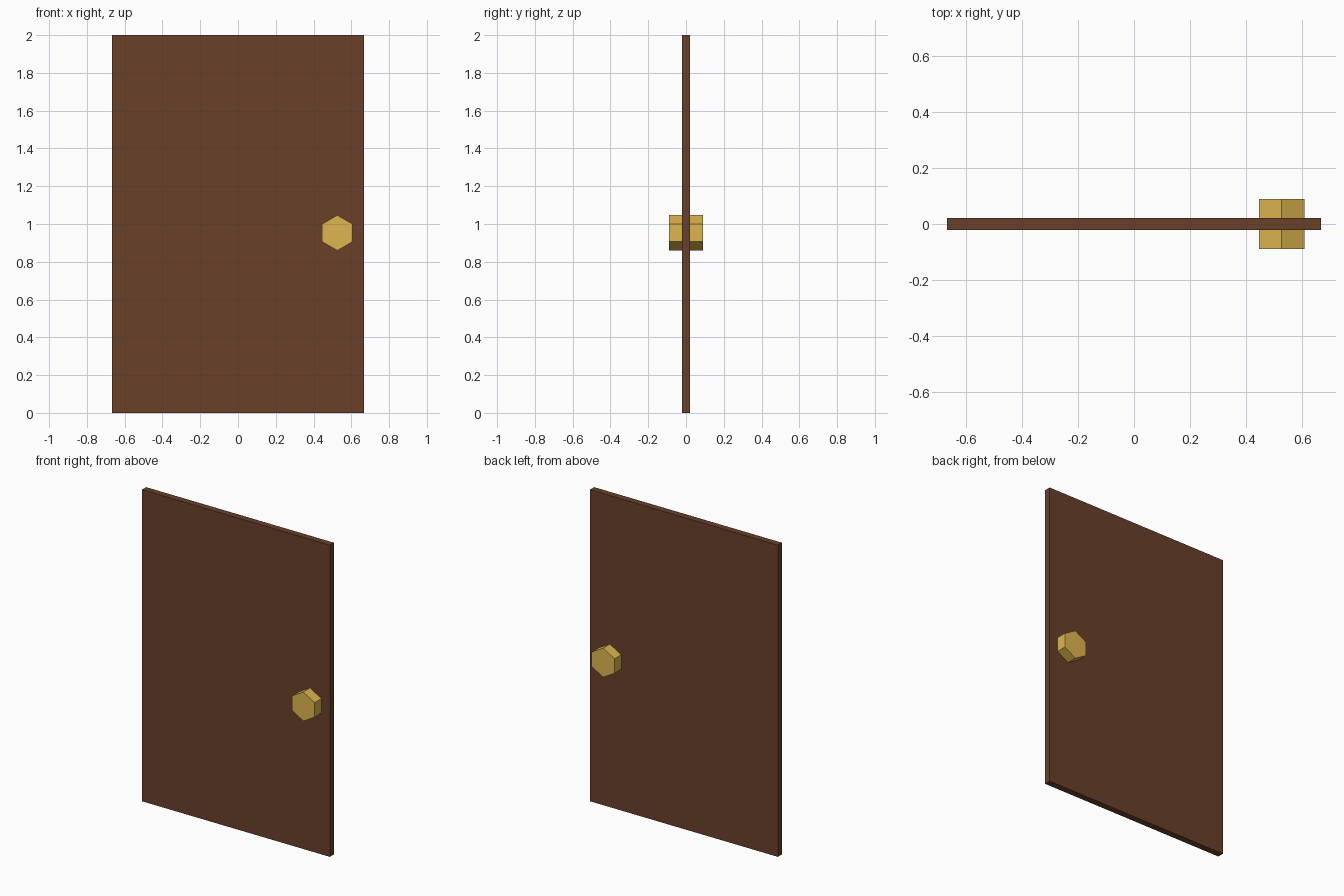
import bpy
from math import radians

if "Cube" in bpy.data.objects:
    bpy.data.objects.remove(bpy.data.objects["Cube"])


def finish(obj, name, color):
    obj.name = name
    bpy.ops.object.transform_apply(location=False, rotation=True, scale=True)
    mat = bpy.data.materials.new(name + "_paint")
    mat.diffuse_color = (*color, 1)
    mat.use_nodes = True
    mat.node_tree.nodes["Principled BSDF"].inputs["Base Color"].default_value = mat.diffuse_color
    obj.data.materials.append(mat)


# Door slab
bpy.ops.mesh.primitive_cube_add(size=1, location=(0, 0, 1))
door = bpy.context.object
door.scale = (1.333, 0.042, 2)
finish(door, "door_panel", (0.14, 0.052, 0.023))

# Hexagonal knob passing through both faces, points up and down
bpy.ops.mesh.primitive_cylinder_add(
    vertices=6, radius=0.0935, depth=0.178,
    location=(0.526, 0, 0.953), rotation=(radians(90), 0, 0))
finish(bpy.context.object, "door_knob", (0.74, 0.47, 0.08))
